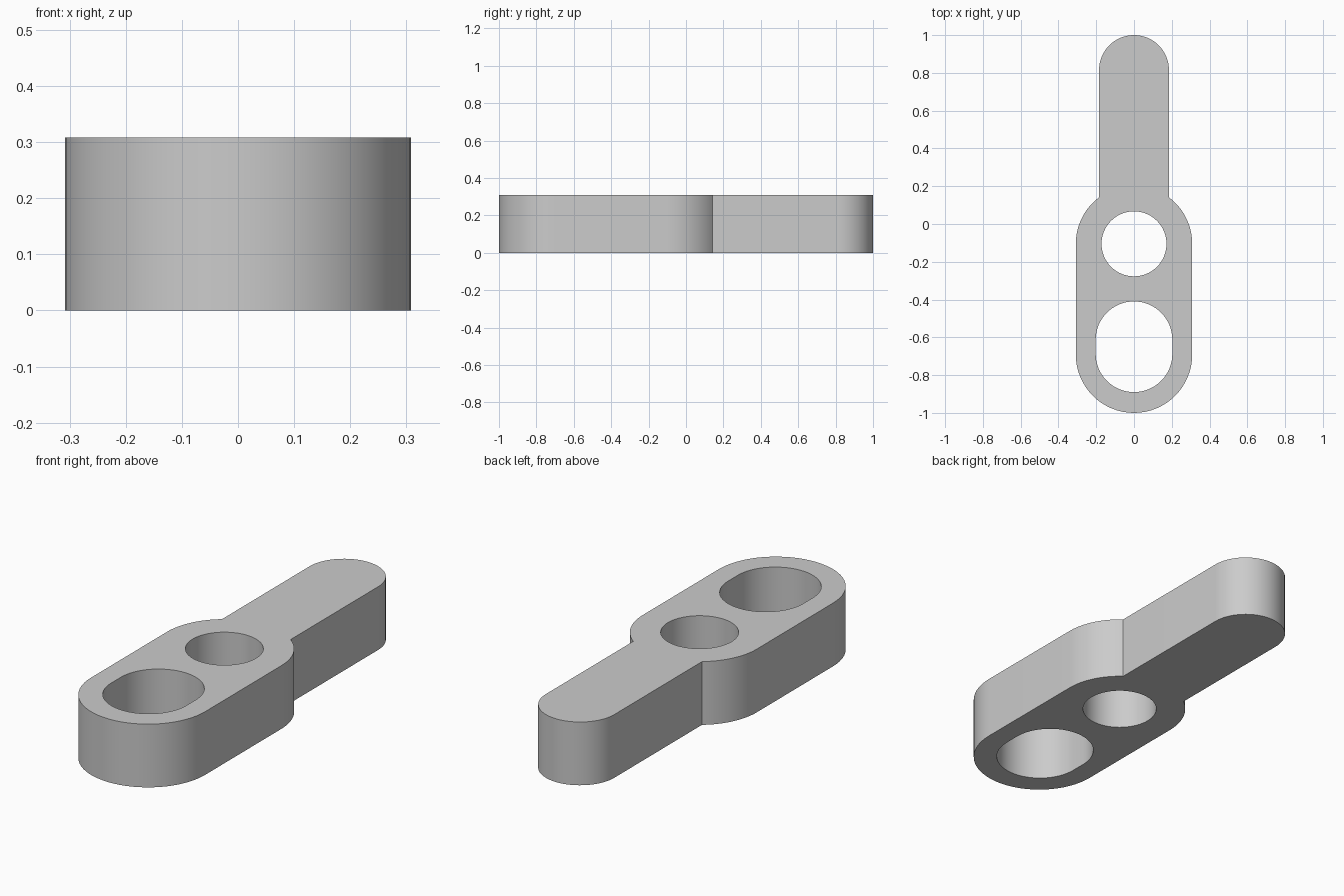
import bpy, bmesh
from math import pi, sin, cos, sqrt, asin, radians

cube = bpy.data.objects.get("Cube")
if cube:
    bpy.data.objects.remove(cube, do_unlink=True)

HEIGHT = 0.308
BODY_R, HANDLE_R = 0.308, 0.185
FRONT_Y, BACK_Y = -0.692, -0.105      # centres of the rounded body ends
HANDLE_Y = 1 - HANDLE_R               # centre of the rounded handle end
HOLE_R, SLOT_R = 0.172, 0.203
SLOT_FRONT_Y, SLOT_BACK_Y = -0.687, -0.613


def arc(cy, r, start, end, steps=32):
    """Points along an arc centred on x = 0."""
    angles = [start + (end - start) * i / steps for i in range(steps + 1)]
    return [(r * cos(a), cy + r * sin(a)) for a in angles]


def slot(y0, y1, r):
    """Closed outline with two rounded ends."""
    return arc(y0, r, pi, 2 * pi) + arc(y1, r, 0, pi)


def add_loop(bm, points):
    verts = [bm.verts.new((x, y, 0)) for x, y in points]
    for a, b in zip(verts, verts[1:] + verts[:1]):
        bm.edges.new((a, b))


# Outer outline: rounded body, shoulders running into the handle
shoulder = pi / 2 - asin(HANDLE_R / BODY_R)
outline = (arc(FRONT_Y, BODY_R, pi, 2 * pi)
           + arc(BACK_Y, BODY_R, 0, shoulder, 16)
           + arc(HANDLE_Y, HANDLE_R, 0, pi)
           + arc(BACK_Y, BODY_R, pi - shoulder, pi, 16))

# Flat face with the round hole and the oval slot, extruded upwards
bm = bmesh.new()
add_loop(bm, outline)
add_loop(bm, arc(BACK_Y, HOLE_R, 0, 2 * pi, 64)[:-1])
add_loop(bm, slot(SLOT_FRONT_Y, SLOT_BACK_Y, SLOT_R))
bmesh.ops.triangle_fill(bm, edges=bm.edges[:], use_beauty=True)
ext = bmesh.ops.extrude_face_region(bm, geom=bm.faces[:], use_keep_orig=True)
top = [v for v in ext["geom"] if isinstance(v, bmesh.types.BMVert)]
bmesh.ops.translate(bm, verts=top, vec=(0, 0, HEIGHT))
bmesh.ops.recalc_face_normals(bm, faces=bm.faces[:])
mesh = bpy.data.meshes.new("link_arm")
bm.to_mesh(mesh)
bm.free()
arm = bpy.data.objects.new("link_arm", mesh)
bpy.context.collection.objects.link(arm)

# Plain grey material
grey = bpy.data.materials.new("light_grey")
grey.use_nodes = True
colour = (0.6, 0.6, 0.6, 1)
grey.diffuse_color = colour
grey.node_tree.nodes["Principled BSDF"].inputs["Base Color"].default_value = colour
mesh.materials.append(grey)

# Smooth walls, sharp rims
bpy.ops.object.select_all(action="DESELECT")
arm.select_set(True)
bpy.context.view_layer.objects.active = arm
bpy.ops.object.shade_smooth_by_angle(angle=radians(30))
